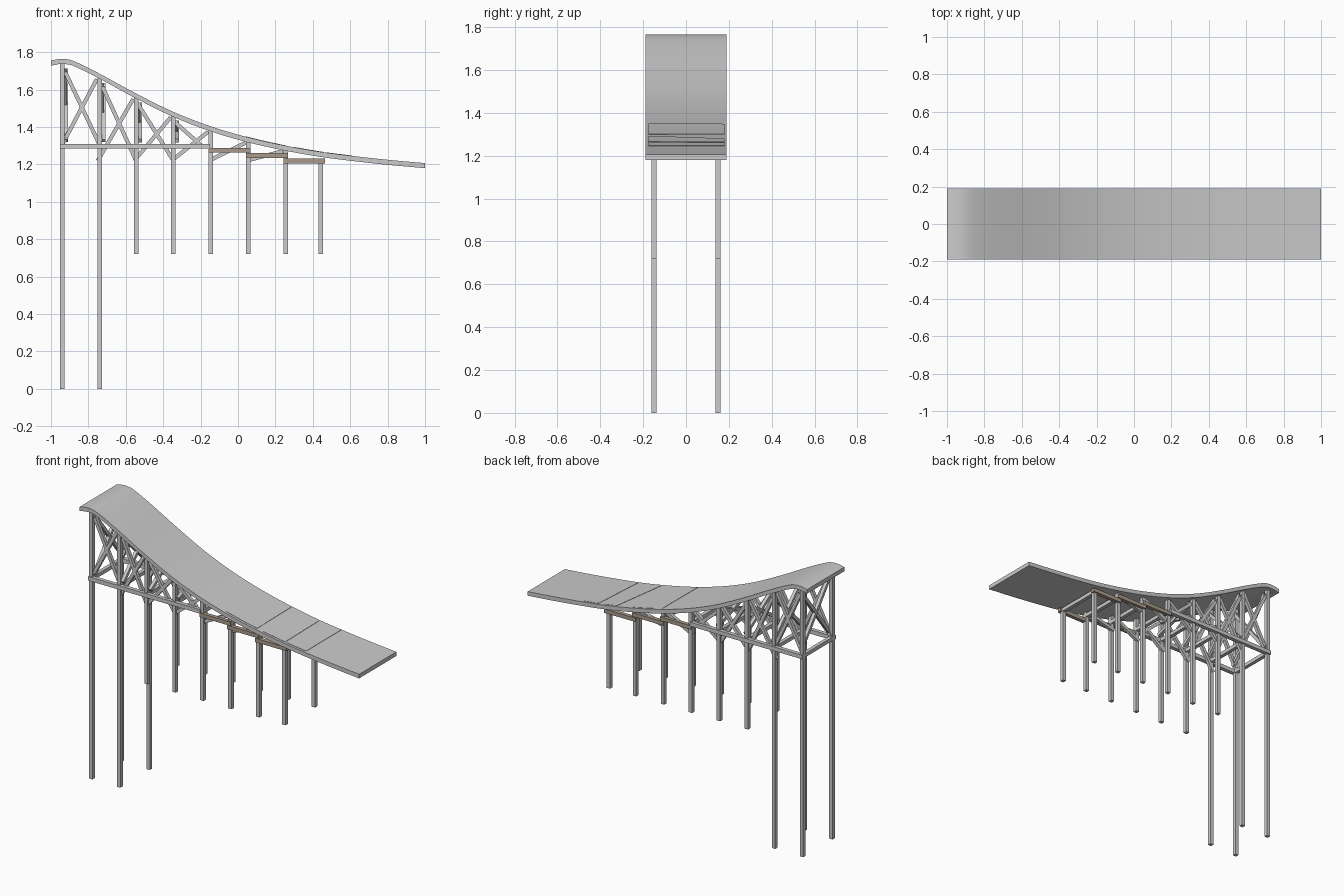
import bpy, bmesh
from mathutils import Vector, Matrix

if "Cube" in bpy.data.objects:
    bpy.data.objects.remove(bpy.data.objects["Cube"])


def material(name, rgb):
    m = bpy.data.materials.new(name)
    m.diffuse_color = (*rgb, 1)
    m.use_nodes = True
    m.node_tree.nodes["Principled BSDF"].inputs["Base Color"].default_value = m.diffuse_color
    return m


WOOD = material("brown_wood", (0.40, 0.33, 0.27))
PALE = material("pale_panel", (0.68, 0.68, 0.68))

# Top line of the ramp deck (x, z)
LINE = [(-1, 1.755), (-0.96, 1.763), (-0.91, 1.763), (-0.86, 1.745), (-0.74, 1.685),
        (-0.55, 1.582), (-0.35, 1.483), (-0.15, 1.405), (0.05, 1.346), (0.25, 1.301),
        (0.45, 1.266), (0.65, 1.241), (0.82, 1.223), (1, 1.207)]
THICK, HALF = 0.027, 0.19


def slope(i):
    a, b = LINE[max(i - 1, 0)], LINE[min(i + 1, len(LINE) - 1)]
    return (b[1] - a[1]) / (b[0] - a[0])


def deck_z(x):
    """Smooth height of the deck top at x."""
    i = 0
    while i < len(LINE) - 2 and x > LINE[i + 1][0]:
        i += 1
    (x0, z0), (x1, z1) = LINE[i], LINE[i + 1]
    h, t = x1 - x0, (x - x0) / (x1 - x0)
    return ((2*t**3 - 3*t**2 + 1) * z0 + (t**3 - 2*t**2 + t) * h * slope(i)
            + (3*t**2 - 2*t**3) * z1 + (t**3 - t**2) * h * slope(i + 1))


def finish(bm, name, mat=None):
    bmesh.ops.recalc_face_normals(bm, faces=bm.faces)
    me = bpy.data.meshes.new(name)
    bm.to_mesh(me)
    bm.free()
    ob = bpy.data.objects.new(name, me)
    bpy.context.collection.objects.link(ob)
    if mat:
        me.materials.append(mat)
    return ob


def curved_slab(name, x_range, y_lo, y_hi, lift, thick, n, mat=None):
    """Slab following the deck; x_range(s) gives x at the low and high y edges."""
    bm = bmesh.new()
    rings = []
    for i in range(n + 1):
        xa, xb = x_range(i / n)
        za, zb = deck_z(xa) + lift, deck_z(xb) + lift
        rings.append([bm.verts.new(p) for p in (
            (xa, y_lo, za), (xb, y_hi, zb), (xb, y_hi, zb - thick), (xa, y_lo, za - thick))])
    for a, b in zip(rings, rings[1:]):
        for k in range(4):
            bm.faces.new((a[k], a[(k + 1) % 4], b[(k + 1) % 4], b[k]))
    bm.faces.new(rings[0])
    bm.faces.new(rings[-1])
    ob = finish(bm, name, mat)
    bpy.context.view_layer.objects.active = ob
    ob.select_set(True)
    bpy.ops.object.shade_smooth_by_angle(angle=0.5)
    ob.select_set(False)


def timber(name, a, b, w=0.023, mat=None):
    """Square timber between two points."""
    a, b = Vector(a), Vector(b)
    d = (b - a).normalized()
    side = Vector((0, 1, 0)) if abs(d.y) < 0.01 else Vector((1, 0, 0))
    rot = Matrix((side.cross(d), side.cross(d).cross(d) * -1, d)).transposed().to_4x4()
    bm = bmesh.new()
    bmesh.ops.create_cube(bm, size=1, matrix=Matrix.Translation((a + b) / 2) @ rot
                          @ Matrix.Diagonal((w, w, (b - a).length, 1)))
    return finish(bm, name, mat)


# Ramp deck
curved_slab("ramp_deck", lambda s: (-1 + 2 * s,) * 2, -HALF, HALF, 0, THICK, 56)

# Pale panels on the deck: x start/end at the front edge, then at the back edge
for f0, f1, b0, b1 in [(0.04, 0.26, 0.045, 0.255), (0.30, 0.46, 0.37, 0.455),
                       (0.47, 0.61, 0.50, 0.61)]:
    curved_slab("pale_panel", lambda s: (f0 + (f1 - f0) * s, b0 + (b1 - b0) * s),
                -0.175, 0.18, 0.002, 0.006, 8, PALE)

POSTS = [-0.94, -0.74, -0.545, -0.345, -0.145, 0.055, 0.255, 0.442]
PY = 0.15
BEAM_Z = [1.297] * 5 + [1.275, 1.248, 1.218]


def under(x):
    return deck_z(x) - THICK


for y in (-PY, PY):
    # Upright posts
    for i, x in enumerate(POSTS):
        top = 1.23 if i == 7 else under(x) + 0.008
        timber("post", (x, y, 0 if i < 2 else 0.72), (x, y, top), 0.024)

    # Long and stepped side beams
    out = y * 1.06
    timber("long_beam", (-0.952, out, 1.297), (-0.15, out, 1.297), 0.026)
    for x0, x1, z in [(-0.157, 0.067, 1.275), (0.043, 0.267, 1.248), (0.243, 0.465, 1.218)]:
        timber("step_beam", (x0, out, z), (x1, out, z), 0.025, WOOD)

    # Diagonal side braces
    inner = y * 0.95
    for i in range(6):
        x0, x1 = POSTS[i], POSTS[i + 1]
        low = 1.305 if i == 0 else 1.22
        timber("rising_brace", (x0 - (0 if i == 0 else 0.01), inner, low),
               (x1 - 0.015, inner, under(x1) - 0.002), 0.021)
        if i < 4:
            low2 = (1.305, 1.22, 1.22, 1.30)[i]
            timber("falling_brace", (x0 + 0.01, inner, under(x0) - 0.03),
                   (x1 - (0.05 if i == 3 else 0), inner, low2), 0.021)

# Cross beams and crossed braces between the two sides
for i, x in enumerate(POSTS):
    z = BEAM_Z[i]
    timber("cross_beam", (x, -PY, z), (x, PY, z), 0.024)
    if i < 4:
        top = under(x) - 0.03
        timber("cross_brace", (x + 0.014, -PY, top), (x + 0.014, PY, z + 0.03), 0.021)
        timber("cross_brace", (x + 0.020, PY, top), (x + 0.020, -PY, z + 0.03), 0.021)
